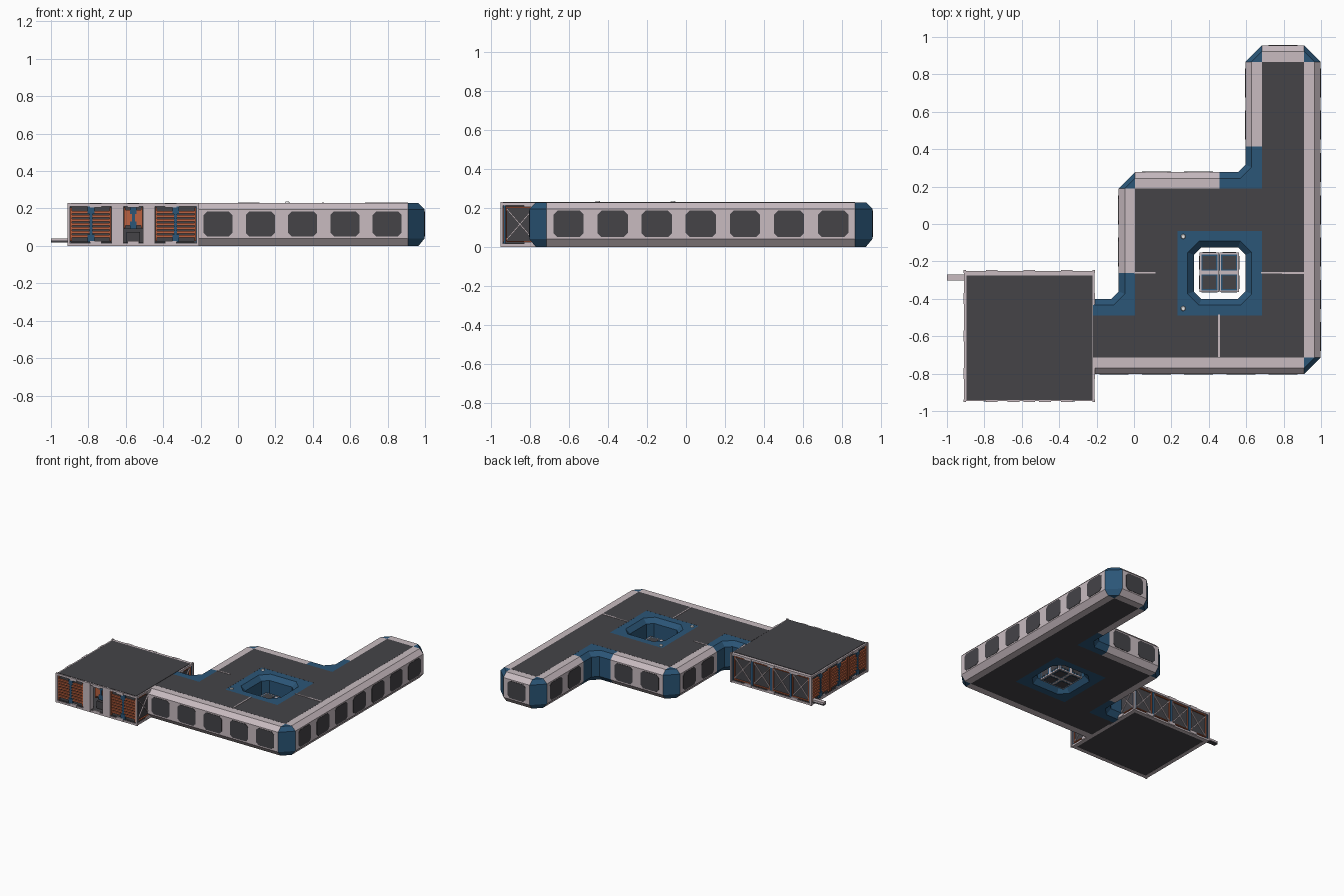
import bpy, bmesh, math
from mathutils import Matrix, Vector

if "Cube" in bpy.data.objects:
    bpy.data.objects.remove(bpy.data.objects["Cube"])

def material(name, rgb):
    m = bpy.data.materials.new(name)
    m.diffuse_color = (*rgb, 1)
    m.use_nodes = True
    m.node_tree.nodes["Principled BSDF"].inputs["Base Color"].default_value = m.diffuse_color
    return m

PALE = material("pale_panel", (0.58, 0.50, 0.53))
DARK = material("dark_grey", (0.058, 0.057, 0.064))
BLUE = material("corner_blue", (0.024, 0.092, 0.185))
ORANGE = material("orange_metal", (0.50, 0.12, 0.05))
WHITE = material("white_light", (0.8, 0.8, 0.8))

def finish(name, bm, *mats):
    me = bpy.data.meshes.new(name)
    bm.to_mesh(me)
    bm.free()
    for m in mats:
        me.materials.append(m)
    ob = bpy.data.objects.new(name, me)
    bpy.context.collection.objects.link(ob)
    return ob

def boxes(name, mat, items, M=Matrix()):
    """items: (x0, x1, y0, y1, z0, z1[, tilt about y])"""
    bm = bmesh.new()
    for it in items:
        a = it[:6]
        c = Vector(((a[0] + a[1]) / 2, (a[2] + a[3]) / 2, (a[4] + a[5]) / 2))
        R = Matrix.Rotation(it[6], 4, 'Y') if len(it) > 6 else Matrix()
        S = Matrix.Diagonal((a[1] - a[0], a[3] - a[2], a[5] - a[4], 1))
        bmesh.ops.create_cube(bm, size=1, matrix=M @ Matrix.Translation(c) @ R @ S)
    return finish(name, bm, mat)

# ---- building: grid of square modules with a chamfered wall profile
MOD, X0, Y0 = 0.226, -0.22, -0.715
PROFILE = [(0, .228), (.055, .228), (.088, .195), (.088, .04), (.055, 0), (0, 0)]
CHAMFER = {0: 0, .055: .06, .088: .04}

def right(v):
    return Vector((v.y, -v.x))

def wall(name, p, d, path):
    """Walk the outline: W = window wall, L = outer corner, R = inner corner."""
    bm, win = bmesh.new(), bmesh.new()

    def strip(stations, mi):
        cols = [[bm.verts.new((*st(o), z)) for o, z in PROFILE] for st in stations]
        for a, b in zip(cols, cols[1:]):
            for j in range(len(PROFILE) - 1):
                bm.faces.new((a[j], a[j + 1], b[j + 1], b[j])).material_index = mi

    def window(c, d, n):
        a, b, k = .0775, .0675, .02
        prof = [(-a, b - k), (-a, k - b), (k - a, -b), (a - k, -b),
                (a, k - b), (a, b - k), (a - k, b), (k - a, b)]
        rings = []
        for o in (.086, .0905):
            rings.append([win.verts.new((*(c + d * s + n * o), .1175 + z)) for s, z in prof])
        win.faces.new(rings[1])
        for i in range(8):
            j = (i + 1) % 8
            win.faces.new((rings[0][i], rings[0][j], rings[1][j], rings[1][i]))

    for ch in path:
        n = right(d)
        if ch == 'W':
            q = p + d * MOD
            strip([lambda o: p + n * o, lambda o: q + n * o], 0)
            window(p + d * MOD / 2, d, n)
            p = q
        elif ch == 'L':
            strip([lambda o: p + n * o, lambda o: p + d * o], 1)
            d = -n
        else:
            c = p + d * MOD
            inner = lambda o: c + n * o - d * o
            strip([lambda o: p + n * o,
                   lambda o: inner(o) - d * CHAMFER[o],
                   lambda o: inner(o) + n * CHAMFER[o],
                   lambda o: c + n * MOD - d * o], 1)
            p, d = c + n * MOD, n
    bmesh.ops.remove_doubles(bm, verts=bm.verts, dist=1e-5)
    finish(name, bm, PALE, BLUE)
    if win.faces:
        finish(name + "_windows", win, DARK)
    else:
        win.free()

wall("outer_wall", Vector((X0, Y0)), Vector((1, 0)), "WWWWWLWWWWWWWLWLWWRWWLWWR")
wall("courtyard_wall", Vector((X0 + 3 * MOD, Y0 + 3 * MOD)), Vector((1, 0)), "RRRR")

# roof and floor slabs, in module units
areas = [(0, 5, 0, 1), (1, 2, 1, 3), (4, 5, 1, 3), (1, 5, 3, 4), (4, 5, 4, 7)]
for name, z0, z1 in (("roof", .22, .2285), ("floor", 0, .008)):
    boxes(name, DARK, [(X0 + a * MOD, X0 + b * MOD, Y0 + c * MOD, Y0 + e * MOD, z0, z1)
                       for a, b, c, e in areas])

# pale seams and marker lights on the roof
boxes("roof_seams", PALE, [(0, .115, -.264, -.256, .226, .231), (.68, .80, -.264, -.257, .226, .231),
                           (.79, .91, -.268, -.256, .226, .231), (.45, .459, -.71, -.485, .226, .231)])
bm = bmesh.new()
for y in (-.067, -.452):
    bmesh.ops.create_cone(bm, cap_ends=True, segments=12, radius1=.014, radius2=.01, depth=.01,
                          matrix=Matrix.Translation((.263, y, .231)))
finish("roof_lights", bm, WHITE)

# four crates in the courtyard: pale cubes with blue rims and dark panels
crates = {"crate_bodies": (PALE, []), "crate_rims": (BLUE, []), "crate_panels": (DARK, [])}
for cx in (.403, .509):
    for cy in (-.312, -.206):
        c = (cx, cy, .056)
        def cuboid(h):
            return tuple(v for i in range(3) for v in (c[i] - h[i], c[i] + h[i]))
        crates["crate_bodies"][1].append(cuboid((.0525, .0525, .0525)))
        for ax in range(3):
            for key, w, t in (("crate_rims", .043, .0535), ("crate_panels", .036, .055)):
                h = [w] * 3
                h[ax] = t
                crates[key][1].append(cuboid(h))
for key, (mat, items) in crates.items():
    boxes(key, mat, items)

# ---- square annex with framed sides
C, H = Vector((-.56, -.599, 0)), .352
T = Matrix.Translation(C)
boxes("annex_roof", DARK, [(-H + .016, H - .014, -H + .01, H - .028, .21, .229)], T)
boxes("annex_floor", DARK, [(-H + .01, H - .01, -H + .01, H - .01, 0.001, .018)], T)

def louver(parts, s0, s1, y, z0=.04, z1=.19):
    """Dark panel with orange slats and a blue centre strip."""
    mid = (s0 + s1) / 2
    parts[DARK].append((s0, s1, y + .014, y + .022, z0 - .02, z1 + .02))
    n = 7
    for i in range(n):
        z = z0 + (z1 - z0) * (i + .5) / n
        parts[ORANGE].append((s0 + .008, s1 - .008, y + .002, y + .015, z - .0065, z + .0065))
    for e in (s0, s1 - .008):
        parts[ORANGE].append((e, e + .008, y, y + .016, z0 - .015, z1 + .015))
    for a, b in ((z0 - .02, z0 + .02), (z1 - .02, z1 + .02)):
        parts[BLUE].append((mid - .018, mid + .018, y - .001, y + .014, a, b))
    parts[BLUE].append((mid - .008, mid + .008, y, y + .014, z0, z1))

def braced(parts, s0, s1, y):
    """Dark panel with a pale cross, orange edging and blue posts."""
    mid, w = (s0 + s1) / 2, s1 - s0
    parts[DARK].append((s0, s1, y + .014, y + .022, .015, .215))
    L, ang = math.hypot(w - .03, .16), math.atan2(.16, w - .03)
    for sg in (-1, 1):
        parts[PALE].append((mid - L / 2, mid + L / 2, y + .006, y + .014, .1125, .1195, sg * ang))
    for e in (s0 + .012, s1 - .017):
        parts[ORANGE].append((e, e + .005, y + .004, y + .014, .025, .205))
    for z in (.024, .2):
        parts[ORANGE].append((s0 + .012, s1 - .012, y + .004, y + .014, z, z + .006))
    for e in (s0, s1 - .01):
        parts[BLUE].append((e, e + .01, y + .002, y + .016, .018, .212))

for k, side in enumerate(("front", "right", "back", "left")):
    M = T @ Matrix.Rotation(k * math.pi / 2, 4, 'Z')
    parts = {PALE: [], DARK: [], BLUE: [], ORANGE: []}
    y = -H + .004
    # edge beams, corner posts and clips
    parts[PALE] += [(-H + .004, H - .004, y, y + .03, .211, .226), (-H + .004, H - .004, y, y + .03, 0, .014),
                    (-H, -H + .014, -H, -H + .014, 0, .23)]
    for s in (-.2, 0, .2):
        for z in (.205, .004):
            parts[PALE].append((s - .03, s + .03, -H, -H + .012, z, z + .022))
    if side == "front":
        louver(parts, -.335, -.118, y)
        louver(parts, .118, .335, y)
        louver(parts, -.05, .05, y + .05, .11, .19)
        for s in (-.085, .085):          # doorway pillars
            parts[PALE].append((s - .032, s + .032, -H, -H + .04, .002, .228))
        parts[DARK].append((-.035, .035, y + .05, y + .12, .014, .075))
    elif side == "left":
        for i in range(3):
            louver(parts, -.335 + i * .2267, -.335 + i * .2267 + .216, y)
    else:
        for i in range(4):
            braced(parts, -.336 + i * .168, -.336 + (i + 1) * .168, y)
    for m, items in parts.items():
        if items:
            boxes("annex_%s_%s" % (side, m.name), m, items, M)

# boarding bar sticking out on the left
boxes("side_bar", PALE, [(-1.0, -.9, -.302, -.27, .028, .04)])
boxes("side_bar_underside", DARK, [(-1.0, -.9, -.302, -.27, .017, .028)])
